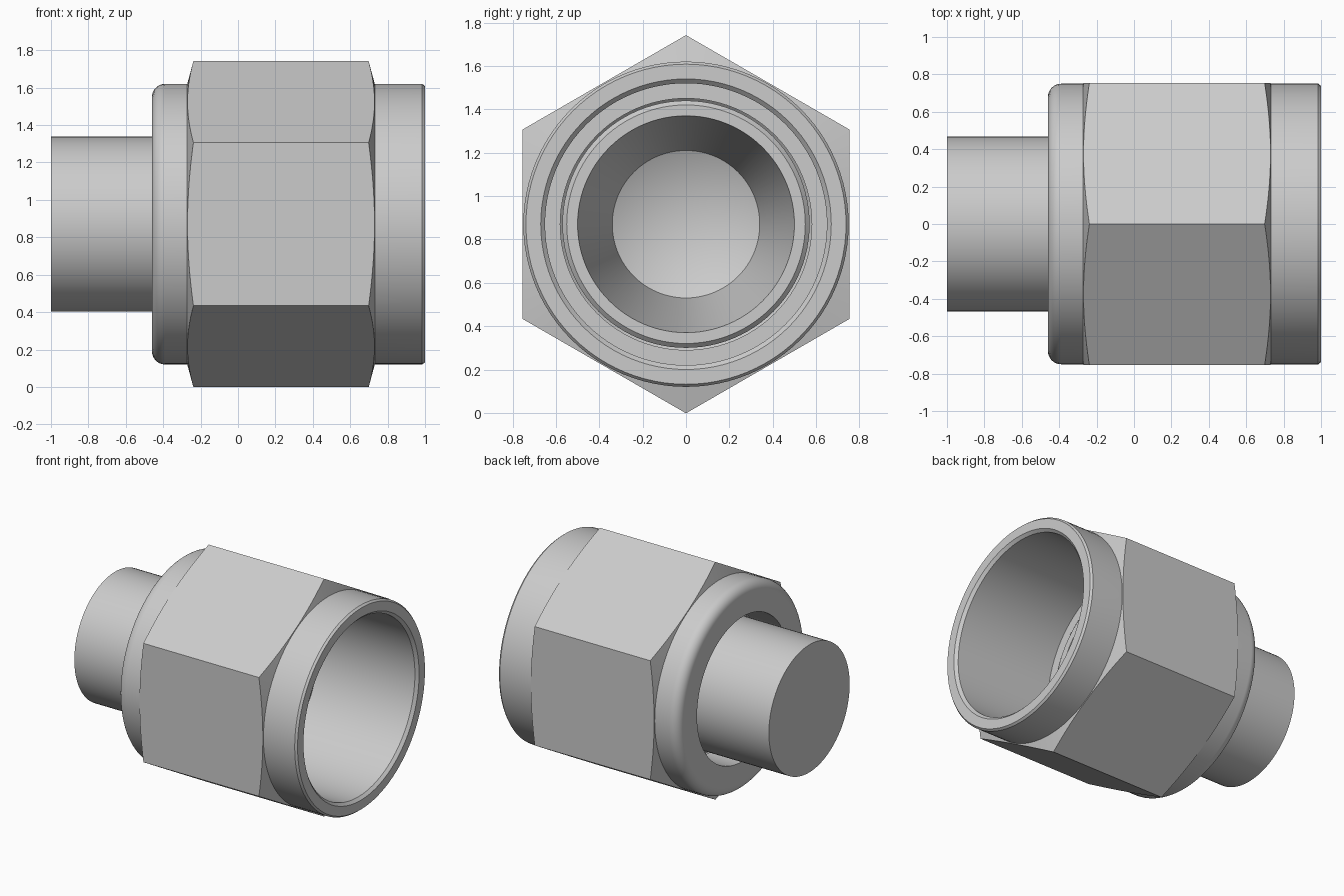
import bpy, bmesh
from math import sin, cos, pi, radians

cube = bpy.data.objects.get("Cube")
if cube:
    bpy.data.objects.remove(cube, do_unlink=True)

SEGMENTS = 96
AXIS_Z = 0.87
FLAT = 0.755          # hexagon: axis to flat

steel = bpy.data.materials.new("steel grey")
steel.use_nodes = True
steel.diffuse_color = (0.6, 0.6, 0.6, 1)
steel.node_tree.nodes["Principled BSDF"].inputs["Base Color"].default_value = (0.6, 0.6, 0.6, 1)


def turned(name, count, point, closed=False):
    """Sweep stations around the x axis; point(i, angle) gives (x, radius)."""
    bm = bmesh.new()
    rings = []
    for i in range(count):
        ring = []
        for s in range(SEGMENTS):
            a = 2 * pi * s / SEGMENTS
            x, r = point(i, a)
            ring.append(bm.verts.new((x, r * sin(a), AXIS_Z + r * cos(a))))
        rings.append(ring)
    for i in range(count if closed else count - 1):
        low, high = rings[i], rings[(i + 1) % count]
        for s in range(SEGMENTS):
            t = (s + 1) % SEGMENTS
            bm.faces.new((low[s], low[t], high[t], high[s]))
    bmesh.ops.remove_doubles(bm, verts=bm.verts, dist=0.00001)
    bmesh.ops.recalc_face_normals(bm, faces=bm.faces)
    mesh = bpy.data.meshes.new(name)
    bm.to_mesh(mesh)
    bm.free()
    mesh.materials.append(steel)
    obj = bpy.data.objects.new(name, mesh)
    bpy.context.collection.objects.link(obj)
    bpy.ops.object.select_all(action='DESELECT')
    obj.select_set(True)
    bpy.context.view_layer.objects.active = obj
    bpy.ops.object.shade_smooth_by_angle(angle=radians(20))
    return obj


# Round nut body: rounded back edge, chamfered rim, stepped bore
fillet = [(-0.39 - 0.07 * cos(a), 0.68 + 0.07 * sin(a))
          for a in (pi / 2 * k / 8 for k in range(9))]
body = [(-0.46, 0.53)] + fillet + [
    (0.985, 0.75), (1.0, 0.738), (1.0, 0.67), (0.98, 0.65),
    (0.2, 0.65), (0.2, 0.58), (-0.15, 0.58), (-0.2, 0.53)]
turned("nut_body", len(body), lambda i, a: body[i], closed=True)


# Hexagon with conical chamfers at both ends
def hex_point(i, a):
    sector = (a % (pi / 3)) - pi / 6
    r = FLAT / cos(sector) if i in (1, 2) else 0.74
    inset = 0.27 * (r - FLAT)
    return (-0.27 + inset if i < 2 else 0.73 - inset), r


turned("nut_hexagon", 4, hex_point, closed=True)

# Inner stem: solid pipe end, shoulder, tapered socket with drill point
stem = [(-1.0, 0), (-1.0, 0.468), (-0.24, 0.468), (-0.14, 0.57),
        (0.2, 0.57), (0.22, 0.55), (0.22, 0.5), (-0.53, 0.34), (-0.7, 0)]
turned("stem", len(stem), lambda i, a: stem[i])
